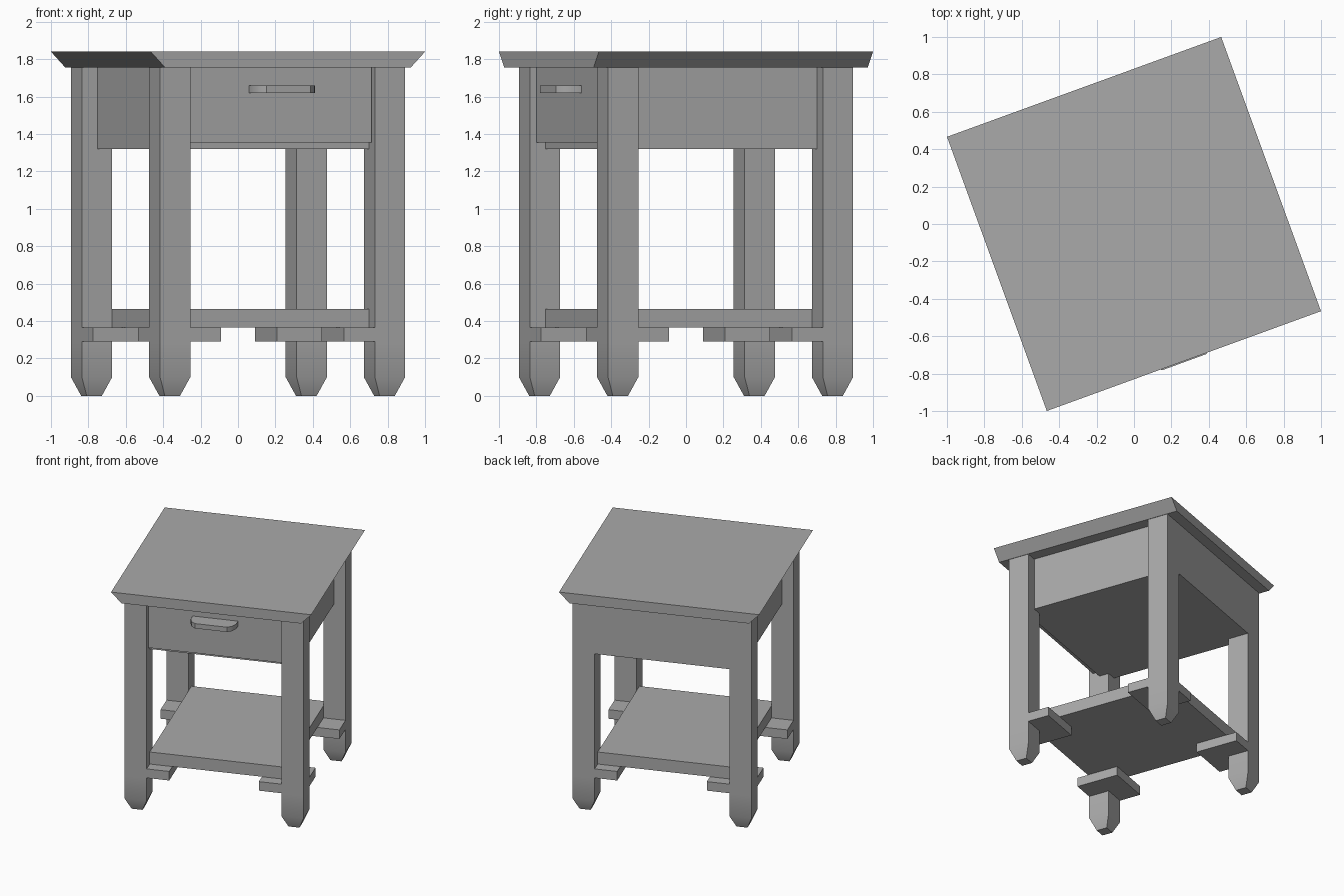
import bpy
import bmesh
from math import radians

cube = bpy.data.objects.get("Cube")
if cube:
    bpy.data.objects.remove(cube, do_unlink=True)

TURN = radians(20)      # the whole table stands turned about z
OUT, INN = 0.697, 0.525  # outer and inner leg planes
MID = 0.607             # recessed panel plane
PLATE = 0.349           # inner edge of the corner plates
TOP, APRON, SHELF, PLATE_Z = 1.757, 1.32, 0.365, 0.29

grey = bpy.data.materials.new("plain_grey")
grey.use_nodes = True
GREY = (0.4, 0.4, 0.4, 1)
grey.diffuse_color = GREY
grey.node_tree.nodes["Principled BSDF"].inputs["Base Color"].default_value = GREY


def loft(name, rings, smooth=False):
    """Skin a stack of (outline, z) rings and cap both ends."""
    bm = bmesh.new()
    loops = [[bm.verts.new((x, y, z)) for x, y in pts] for pts, z in rings]
    n = len(loops[0])
    for low, high in zip(loops, loops[1:]):
        for i in range(n):
            j = (i + 1) % n
            bm.faces.new((low[i], low[j], high[j], high[i]))
    bm.faces.new(loops[0])
    bm.faces.new(loops[-1])
    bmesh.ops.recalc_face_normals(bm, faces=bm.faces)
    mesh = bpy.data.meshes.new(name)
    bm.to_mesh(mesh)
    bm.free()
    mesh.materials.append(grey)
    obj = bpy.data.objects.new(name, mesh)
    obj.rotation_euler.z = TURN
    bpy.context.collection.objects.link(obj)
    if smooth:
        bpy.ops.object.select_all(action="DESELECT")
        obj.select_set(True)
        bpy.context.view_layer.objects.active = obj
        bpy.ops.object.shade_smooth_by_angle(angle=radians(30))
    return obj


def rect(x0, x1, y0, y1):
    return [(x0, y0), (x1, y0), (x1, y1), (x0, y1)]


def box(name, x0, x1, y0, y1, z0, z1):
    shape = rect(x0, x1, y0, y1)
    return loft(name, [(shape, z0), (shape, z1)])


# Table top, its two sides sloping inward underneath
loft("table_top", [(rect(-0.7, 0.7, -0.78, 0.78), TOP),
                   (rect(-0.78, 0.78, -0.78, 0.78), 1.84)])

# Legs, corner plates and tapered feet
for sx, side in ((-1, "right"), (1, "left")):
    for sy, end in ((-1, "front"), (1, "back")):
        def corner(inner, outer):
            return rect(sx * inner, sx * outer, sy * inner, sy * outer)
        tag = end + "_" + side
        post = corner(INN, OUT)
        loft(tag + "_leg", [(post, SHELF), (post, TOP)])
        plate = corner(PLATE, OUT)
        loft(tag + "_corner_plate", [(plate, PLATE_Z), (plate, SHELF)])
        loft(tag + "_foot", [(corner(INN + 0.043, OUT - 0.043), 0),
                             (post, 0.1), (post, PLATE_Z)], smooth=True)
    # Side panel set back between the legs
    box(side + "_panel", sx * INN, sx * MID, -INN, INN, APRON, TOP)

# Drawer case, flush with the legs at the back
box("drawer_case", -INN, INN, -MID, OUT, APRON, TOP)
box("drawer_front", -0.52, 0.52, -0.66, -MID, 1.355, TOP)

# Drawer pull with a rounded front
half = [(0.177, -0.66), (0.177, -0.715), (0.158, -0.76), (0.125, -0.786)]
pull = half + [(-x, y) for x, y in reversed(half)]
loft("drawer_pull", [(pull, 1.62), (pull, 1.66)], smooth=True)

# Lower shelf
box("shelf", -INN, INN, -MID, MID, SHELF, 0.465)
